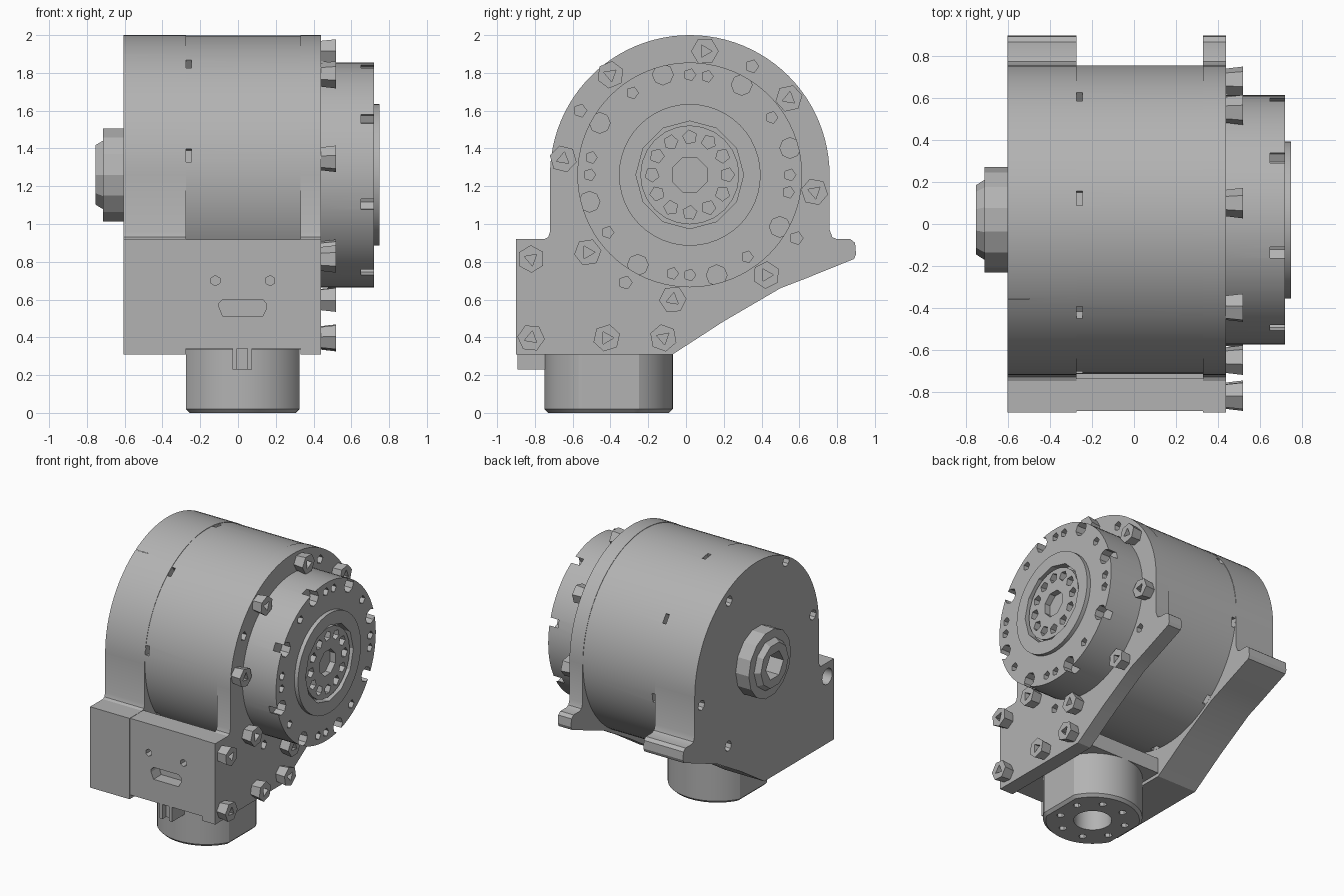
import bpy, bmesh, math
from mathutils import Matrix, Vector

cube = bpy.data.objects.get("Cube")
if cube:
    bpy.data.objects.remove(cube, do_unlink=True)

grey = bpy.data.materials.new("machined_grey")
grey.use_nodes = True
COLOUR = (0.45, 0.45, 0.45, 1)
grey.diffuse_color = COLOUR
grey.node_tree.nodes["Principled BSDF"].inputs["Base Color"].default_value = COLOUR

CY, CZ = 0.02, 1.26          # shared axis of drum and flange
TURN = {"x": Matrix.Rotation(math.pi / 2, 4, "Y"),
        "y": Matrix.Rotation(-math.pi / 2, 4, "X"),
        "z": Matrix.Identity(4)}


def rod(bm, axis, a, b, u, v, r, sides=64, r2=None, spin=0.0):
    """Add a rod from a to b along an axis, with u and v the other two coordinates."""
    mid = (a + b) / 2
    pos = {"x": (mid, u, v), "y": (u, mid, v), "z": (u, v, mid)}[axis]
    m = Matrix.Translation(pos) @ TURN[axis] @ Matrix.Rotation(spin, 4, "Z")
    bmesh.ops.create_cone(bm, cap_ends=True, segments=sides, radius1=r,
                          radius2=r if r2 is None else r2, depth=b - a, matrix=m)


def box(bm, lo, hi, turn=Matrix.Identity(4)):
    lo, hi = Vector(lo), Vector(hi)
    m = turn @ Matrix.Translation((lo + hi) / 2) @ Matrix.Diagonal((*(hi - lo), 1))
    bmesh.ops.create_cube(bm, size=1, matrix=m)


def prism(bm, points, a, b, axis="x"):
    """Extrude an outline along x (points are y, z) or along y (points are x, z)."""
    place = (lambda p: (a, *p)) if axis == "x" else (lambda p: (p[0], a, p[1]))
    face = bm.faces.new([bm.verts.new(place(p)) for p in points])
    ext = bmesh.ops.extrude_face_region(bm, geom=[face])["geom"]
    move = (b - a, 0, 0) if axis == "x" else (0, b - a, 0)
    bmesh.ops.translate(bm, vec=move, verts=[g for g in ext if isinstance(g, bmesh.types.BMVert)])
    bmesh.ops.recalc_face_normals(bm, faces=bm.faces)


def finish(name, bm):
    mesh = bpy.data.meshes.new(name)
    bm.to_mesh(mesh)
    bm.free()
    mesh.materials.append(grey)
    ob = bpy.data.objects.new(name, mesh)
    bpy.context.collection.objects.link(ob)
    return ob


def select(ob):
    bpy.ops.object.select_all(action="DESELECT")
    ob.select_set(True)
    bpy.context.view_layer.objects.active = ob


def cut(ob, bm):
    tool = finish("cutter", bm)
    tool.hide_render = True
    mod = ob.modifiers.new("cut", "BOOLEAN")
    mod.operation, mod.solver, mod.object = "DIFFERENCE", "EXACT", tool
    select(ob)
    bpy.ops.object.modifier_apply(modifier=mod.name)
    bpy.data.objects.remove(tool, do_unlink=True)


def smooth(ob):
    select(ob)
    bpy.ops.object.shade_smooth_by_angle(angle=math.radians(25))


def ring(r, degrees):
    a = math.radians(degrees)
    return CY + r * math.cos(a), CZ + r * math.sin(a)


# Side plates: domed outline with front foot and rear lug
outline = [(-0.07, 0.31), (-0.9, 0.31), (-0.9, 0.92), (-0.75, 0.92), (-0.73, 0.93), (-0.72, 0.96)]
outline += [ring(0.74, 180 - i * 180 / 48) for i in range(49)]
outline += [(0.76, 0.97), (0.775, 0.93), (0.8, 0.92), (0.87, 0.92), (0.895, 0.9),
            (0.9, 0.84), (0.89, 0.815), (0.63, 0.71), (0.5, 0.66), (0.2, 0.485)]

bm = bmesh.new()
prism(bm, outline, -0.605, -0.275)
left_plate = finish("left_side_plate", bm)
bm = bmesh.new()
for y, z in [(-0.33, 1.87), (0.35, 1.83), (-0.65, 1.345), (0.68, 1.17), (0.36, 0.74)]:
    rod(bm, "x", -0.7, -0.5, y, z, 0.038, 8)
rod(bm, "x", -0.7, -0.4, -0.82, 0.815, 0.06, 16)
cut(left_plate, bm)
smooth(left_plate)

bm = bmesh.new()
prism(bm, outline, 0.33, 0.44)
right_plate = finish("right_side_plate", bm)
bm = bmesh.new()
for y, z in [(0.35, 1.835), (-0.56, 1.6), (0.585, 0.925), (-0.32, 0.69), (0.34, 0.6)][:4]:
    rod(bm, "x", 0.38, 0.5, y, z, 0.035, 5)
cut(right_plate, bm)
smooth(right_plate)

# Drum between the plates, with slots along its seam
bm = bmesh.new()
rod(bm, "x", -0.3, 0.35, CY, CZ, 0.737, 96)
drum = finish("motor_drum", bm)
bm = bmesh.new()
for i in range(8):
    turn = Matrix.Translation((0, CY, CZ)) @ Matrix.Rotation(math.radians(37 + 45 * i), 4, "X")
    box(bm, (-0.274, 0.68, -0.035), (-0.245, 0.8, 0.035), turn)
cut(drum, bm)
smooth(drum)

# Front panel with slot and two pin holes, and the base behind it
bm = bmesh.new()
box(bm, (-0.28, -0.893, 0.34), (0.335, -0.735, 0.918))
panel = finish("front_panel", bm)
bm = bmesh.new()
slot = [(-0.1, 0.56), (-0.08, 0.51), (0.13, 0.51), (0.15, 0.55), (0.15, 0.58),
        (0.13, 0.6), (-0.08, 0.6), (-0.1, 0.58)]
prism(bm, slot, -1, -0.8, "y")
for x in (-0.12, 0.17):
    rod(bm, "y", -1, -0.82, x, 0.7, 0.027, 6)
cut(panel, bm)

bm = bmesh.new()
box(bm, (-0.28, -0.8, 0.335), (0.335, -0.07, 0.45))
finish("base_plate", bm)

# Output neck below, round with flattened sides
bm = bmesh.new()
rod(bm, "z", 0, 0.36, 0.025, -0.41, 0.34, 64)
for v in bm.verts:
    v.co.x = max(-0.275, min(0.325, v.co.x))
rim = [e for e in bm.edges if all(v.co.z < 0.001 for v in e.verts)]
bmesh.ops.bevel(bm, geom=rim, offset=0.02, segments=1, affect="EDGES")
neck = finish("cable_neck", bm)
bm = bmesh.new()
rod(bm, "z", -0.1, 0.25, 0.025, -0.41, 0.13, 32)
for i in range(8):
    a = math.radians(22.5 + 45 * i)
    rod(bm, "z", -0.1, 0.08, 0.025 + 0.23 * math.cos(a), -0.41 + 0.23 * math.sin(a), 0.028, 6)
cut(neck, bm)
smooth(neck)

# Key tab in front of the neck: two prongs and a web
bm = bmesh.new()
for x in (-0.03, 0.05):
    box(bm, (x, -0.893, 0.23), (x + 0.025, -0.72, 0.36))
box(bm, (-0.02, -0.85, 0.23), (0.06, -0.72, 0.36))
finish("key_tab", bm)

# Output flange with counterbores breaking its rim
bm = bmesh.new()
rod(bm, "x", 0.42, 0.72, CY, CZ, 0.595, 80)
flange = finish("output_flange", bm)
bm = bmesh.new()
for k in range(8):
    rod(bm, "x", 0.65, 0.8, *ring(0.55, 15 + 45 * k), 0.055, 8)
for k in range(4):
    for offset in (0, -10, 35):
        rod(bm, "x", 0.66, 0.8, *ring(0.53, offset + 90 * k), 0.032, 5)
rod(bm, "x", 0.6, 0.8, CY, CZ, 0.34, 48)
cut(flange, bm)
smooth(flange)

# Raised bearing ring around a recessed hub
bm = bmesh.new()
rod(bm, "x", 0.6, 0.75, CY, CZ, 0.375, 48)
bearing = finish("bearing_ring", bm)
bm = bmesh.new()
rod(bm, "x", 0.69, 0.8, CY, CZ, 0.285, 12)
cut(bearing, bm)
smooth(bearing)

bm = bmesh.new()
rod(bm, "x", 0.65, 0.735, CY, CZ, 0.262, 24)
hub = finish("output_hub", bm)
bm = bmesh.new()
rod(bm, "x", 0.69, 0.8, CY, CZ, 0.098, 8, spin=math.pi / 8)
for k in range(12):
    rod(bm, "x", 0.68, 0.8, *ring(0.2, 30 * k), 0.038, 5, spin=k)
cut(hub, bm)

# Hexagonal bolts with triangular sockets
bolts = [(0.1, 1.915), (-0.4, 1.79), (-0.65, 1.345), (-0.52, 0.85), (-0.82, 0.815), (-0.82, 0.397),
         (-0.42, 0.397), (-0.12, 0.397), (-0.07, 0.6), (0.425, 0.73), (0.68, 1.17), (0.545, 1.665)]
for i, (y, z) in enumerate(bolts):
    bm = bmesh.new()
    rod(bm, "x", 0.43, 0.52, y, z, 0.062, 6, r2=0.073, spin=i * 0.4)
    bolt = finish(f"plate_bolt_{i + 1}", bm)
    bm = bmesh.new()
    rod(bm, "x", 0.47, 0.6, y, z, 0.038, 3, spin=i * 0.7)
    cut(bolt, bm)

# Rear shaft boss on the left plate: collar and stepped nut with hexagonal bore
bm = bmesh.new()
rod(bm, "x", -0.715, -0.6, CY, CZ, 0.252, 14)
collar = finish("shaft_collar", bm)
bm = bmesh.new()
rod(bm, "x", -0.755, -0.7, CY, CZ, 0.165, 10, r2=0.2)
nut = finish("shaft_nut", bm)
for part in (collar, nut):
    bm = bmesh.new()
    rod(bm, "x", -0.9, -0.62, CY, CZ, 0.105, 6)
    cut(part, bm)
